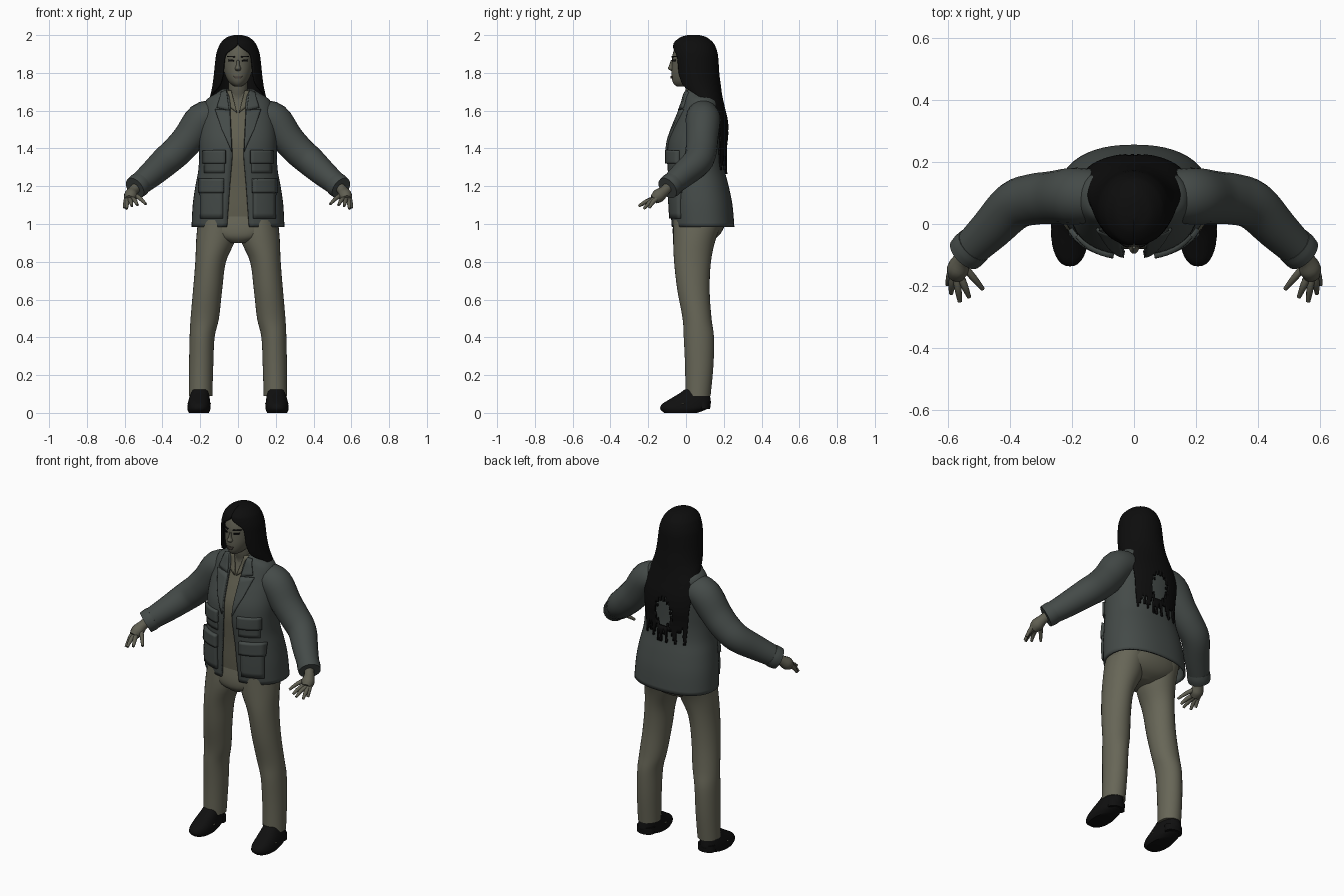
import bpy, bmesh, math, random
from mathutils import Vector

random.seed(4)
if "Cube" in bpy.data.objects:
    bpy.data.objects.remove(bpy.data.objects["Cube"])


def material(name, *rgb):
    m = bpy.data.materials.new(name)
    m.use_nodes = True
    m.diffuse_color = (*rgb, 1)
    bsdf = m.node_tree.nodes["Principled BSDF"]
    bsdf.inputs["Base Color"].default_value = (*rgb, 1)
    bsdf.inputs["Roughness"].default_value = 0.9
    return m


JACKET = material("jacket grey green", .058, .069, .065)
TROUSER = material("trouser khaki", .135, .132, .095)
SHIRT = material("shirt khaki", .12, .115, .08)
SKIN = material("skin", .115, .112, .083)
HAIR = material("hair black", .004, .004, .004)
SHOE = material("shoe black", .005, .005, .005)
LIPS = material("lips", .075, .062, .05)
parts = []


def finish(name, bm, mats, thick=0, closed=False):
    if closed:
        bmesh.ops.remove_doubles(bm, verts=bm.verts, dist=.0002)
        bmesh.ops.recalc_face_normals(bm, faces=bm.faces)
    me = bpy.data.meshes.new(name)
    bm.to_mesh(me)
    bm.free()
    for m in mats:
        me.materials.append(m)
    ob = bpy.data.objects.new(name, me)
    bpy.context.collection.objects.link(ob)
    if thick:
        mod = ob.modifiers.new("thickness", "SOLIDIFY")
        mod.thickness, mod.offset = thick, 0
    parts.append(ob)
    return ob


def smooth(rows, k):
    # Catmull-Rom resampling of any tuples
    out = []
    for i in range(len(rows) - 1):
        a, b, c, d = (rows[min(max(i + j, 0), len(rows) - 1)] for j in (-1, 0, 1, 2))
        for s in range(k):
            t = s / k
            out.append(tuple(q + .5 * t * (r - p + t * (2*p - 5*q + 4*r - u + t * (3*(q - r) + u - p)))
                             for p, q, r, u in zip(a, b, c, d)))
    return out + [rows[-1]]


def skin_rings(bm, rings, caps):
    vs = [[bm.verts.new(p) for p in ring] for ring in rings]
    for a, b in zip(vs, vs[1:]):
        for j in range(len(a) - 1):
            bm.faces.new((a[j], a[j + 1], b[j + 1], b[j]))
    if "t" in caps:
        bm.faces.new(vs[0][:0:-1])
    if "b" in caps:
        bm.faces.new(vs[-1][1:])


def loft(name, rows, mats, p=2, n=32, k=4, caps="tb", thick=0, cull=None, rule=None):
    # rows run downwards: z, centre x, front y, back y, half width, half sweep from the back
    rings = []
    for z, cx, y0, y1, rx, sweep in smooth(rows, k):
        a = math.radians(min(sweep, 180))
        ring = []
        for i in range(n + 1):
            t = -a + 2 * a * i / n
            s, c = math.sin(t), math.cos(t)
            ring.append((cx + rx * math.copysign(abs(s) ** (2 / p), s),
                         (y0 + y1) / 2 + (y1 - y0) / 2 * math.copysign(abs(c) ** (2 / p), c), z))
        rings.append(ring)
    bm = bmesh.new()
    skin_rings(bm, rings, caps)
    if cull:
        dead = [f for f in bm.faces if cull(f.calc_center_median())]
        bmesh.ops.delete(bm, geom=dead, context="FACES")
    if rule:
        for f in bm.faces:
            f.material_index = rule(f.calc_center_median())
    return finish(name, bm, mats, thick, closed=not thick)


def tube(name, path, mat, n=20, k=4):
    # path points: x, y, z, radius
    pts = smooth(path, k)
    rings = []
    for i, q in enumerate(pts):
        d = Vector(pts[min(i + 1, len(pts) - 1)][:3]) - Vector(pts[max(i - 1, 0)][:3])
        u = d.cross(Vector((0, 1, .3))).normalized()
        v = d.cross(u).normalized()
        rings.append([Vector(q[:3]) + q[3] * (u * math.cos(j * math.tau / n) + v * math.sin(j * math.tau / n))
                      for j in range(n + 1)])
    bm = bmesh.new()
    skin_rings(bm, rings, "tb")
    return finish(name, bm, [mat], closed=True)


def front_y(rows, p, x, z):
    for a, b in zip(rows, rows[1:]):
        if a[0] >= z >= b[0]:
            t = (a[0] - z) / (a[0] - b[0])
            y0, y1, rx = (a[i] + t * (b[i] - a[i]) for i in (2, 3, 4))
            return (y0 + y1) / 2 - (y1 - y0) / 2 * max(0, 1 - abs(x / rx) ** p) ** (1 / p)
    return 0


def panel(name, corners, rows, p, off, mat, n=6):
    # quad patch wrapped on the front of a loft; corners are x, z
    a, b, c, d = (Vector(q) for q in corners)
    rings = []
    for i in range(n + 1):
        l, r = a.lerp(d, i / n), b.lerp(c, i / n)
        row = [l.lerp(r, j / n) for j in range(n + 1)]
        rings.append([(q.x, front_y(rows, p, q.x, q.y) - off / 2, q.y) for q in row])
    bm = bmesh.new()
    skin_rings(bm, rings, "")
    for f in bm.faces:
        f.normal_update()
        if f.normal.y > 0:
            f.normal_flip()
    return finish(name, bm, [mat], thick=off + .004)


# jacket body, open at the front: z, front, back, half width, half gap
P = 2.3
coat = [(1.71, .0, .13, .078, .06), (1.685, -.005, .145, .115, .05), (1.65, -.01, .175, .165, .042),
        (1.58, -.035, .19, .185, .04), (1.52, -.06, .198, .195, .037), (1.44, -.088, .195, .2, .033),
        (1.36, -.095, .193, .2, .03), (1.28, -.09, .2, .205, .036), (1.2, -.084, .22, .22, .043),
        (1.1, -.08, .24, .234, .05), (.985, -.072, .25, .24, .058)]
coat_rows = [(z, 0, y0, y1, rx, math.degrees(math.pi - math.asin((g / rx) ** (P / 2))))
             for z, y0, y1, rx, g in coat]
loft("jacket_body", coat_rows, [JACKET], P, n=48, caps="", thick=.012)
coat_fine = smooth(coat_rows, 4)

# shirt with an open skin-coloured neckline
shirt = [(z, 0, y0 + .014, y1 - .016, rx - .016, 180) for z, y0, y1, rx, g in coat[:-1]]
shirt.append((1.04, 0, -.062, .228, .22, 180))
loft("shirt", shirt, [SHIRT, SKIN], P, n=96, k=8,
     rule=lambda c: int(c.y < .05 and c.z > 1.61 and abs(c.x) < (c.z - 1.61) * .4))
shirt_fine = smooth(shirt, 4)

# neck and head
tube("neck", [(0, .07, 1.6, .065), (0, .06, 1.68, .055), (0, .045, 1.73, .05), (0, .045, 1.8, .05)], SKIN)
head = [(1.985, 0, .01, .08, .03, 180), (1.95, 0, -.048, .125, .068, 180), (1.9, 0, -.07, .14, .08, 180),
        (1.85, 0, -.074, .135, .081, 180), (1.8, 0, -.077, .115, .072, 180), (1.76, 0, -.073, .08, .054, 180),
        (1.738, 0, -.062, .05, .034, 180), (1.727, 0, -.045, .02, .015, 180)]
loft("head", head, [SKIN])
face = smooth(head, 4)
loft("nose", [(1.868, 0, -.08, -.05, .007, 180), (1.84, 0, -.089, -.05, .01, 180),
              (1.822, 0, -.096, -.05, .017, 180), (1.81, 0, -.078, -.05, .01, 180)], [SKIN], n=16)
panel("lips", [(-.022, 1.784), (.022, 1.784), (.014, 1.77), (-.014, 1.77)], face, 2, .005, LIPS)

# hair: cap, side curtains and a ragged fall down the back
hair = [(1.995, 0, .01, .07, .02, 180), (1.985, 0, -.025, .105, .055, 180), (1.962, 0, -.056, .135, .082, 180),
        (1.94, 0, -.064, .15, .096, 174), (1.9, 0, -.068, .163, .11, 146), (1.85, 0, -.066, .168, .117, 141),
        (1.79, 0, -.06, .172, .123, 140), (1.73, 0, -.045, .18, .131, 132), (1.68, 0, -.01, .187, .142, 105),
        (1.62, 0, .02, .2, .158, 82), (1.55, 0, .04, .216, .168, 66), (1.47, 0, .05, .222, .168, 60),
        (1.38, 0, .05, .213, .165, 56), (1.25, 0, .05, .214, .16, 52)]
ends = [random.uniform(1.25, 1.36) for _ in range(60)]


def hair_gap(c):
    ragged = 1 + .25 * math.sin(c.x * 300) + .15 * math.sin(c.z * 190)
    bald = c.y > .1 and (c.x / .055) ** 2 + ((c.z - 1.44) / .085) ** 2 < ragged
    return bald or c.z < ends[int((c.x + .25) * 110)]


loft("hair", hair, [HAIR], n=72, k=6, caps="t", thick=.01, cull=hair_gap)

# trouser seat
loft("trouser_seat", [(1.06, 0, -.058, .22, .212, 180), (.98, 0, -.07, .2, .212, 180),
                      (.93, 0, -.066, .165, .15, 180), (.9, 0, -.04, .11, .05, 180)], [TROUSER], 2.3)

leg = [(1.02, .112, -.066, .2, .1, 180), (.92, .117, -.068, .158, .104, 180), (.8, .145, -.063, .132, .081, 180),
       (.65, .161, -.046, .125, .077, 180), (.5, .176, -.018, .135, .075, 180), (.4, .19, -.012, .148, .066, 180),
       (.25, .195, -.005, .145, .064, 180), (.09, .198, -.003, .13, .062, 180)]
shoe = [(.125, .2, -.005, .118, .045, 180), (.1, .202, -.04, .125, .05, 180), (.07, .205, -.09, .13, .056, 180),
        (.045, .206, -.128, .13, .06, 180), (.02, .207, -.136, .11, .061, 180), (0, .207, -.115, .06, .052, 180)]
sleeve = [(.12, .09, 1.57, .085), (.19, .09, 1.55, .092), (.26, .085, 1.455, .086), (.32, .08, 1.388, .083),
          (.385, .06, 1.33, .079), (.46, -.015, 1.262, .069), (.54, -.092, 1.195, .057)]
cuff = [(.515, -.067, 1.217, .062), (.53, -.082, 1.203, .064), (.546, -.098, 1.19, .061)]
palm = [(.53, -.085, 1.205, .027), (.555, -.115, 1.175, .028), (.568, -.145, 1.15, .036), (.574, -.17, 1.13, .026)]
fingers = {"little": ((.59, -.155, 1.135), (.602, -.195, 1.085)), "ring": ((.585, -.165, 1.13), (.59, -.224, 1.08)),
           "middle": ((.573, -.172, 1.13), (.562, -.25, 1.095)), "index": ((.56, -.168, 1.135), (.532, -.236, 1.1)),
           "thumb": ((.55, -.135, 1.155), (.488, -.21, 1.105))}

for side, s in (("left", 1), ("right", -1)):
    flip = lambda rows: [(r[0], s * r[1], *r[2:]) for r in rows]
    fx = lambda pts: [(s * q[0], *q[1:]) for q in pts]
    # legs and shoes
    loft(side + "_trouser_leg", flip(leg), [TROUSER])
    loft(side + "_shoe", flip(shoe), [SHOE], 2.3)
    loft(side + "_shoe_heel", flip([(.06, .203, .05, .13, .052, 180), (.02, .203, .055, .128, .052, 180)]), [SHOE])
    loft(side + "_instep", flip([(.058, .205, -.035, .0, .05, 180), (.05, .205, -.045, .012, .0625, 180),
                                 (.04, .205, -.035, .0, .05, 180)]), [SKIN])
    # arms and hands
    tube(side + "_sleeve", fx(sleeve), JACKET)
    tube(side + "_cuff", fx(cuff), JACKET)
    tube(side + "_palm", fx(palm), SKIN, 12)
    for label, (a, b) in fingers.items():
        mid = tuple((u + v) / 2 for u, v in zip(a, b))
        tube(side + "_" + label + "_finger", fx([(*a, .0125), (mid[0], mid[1], mid[2] + .006, .0115), (*b, .007)]),
             SKIN, 10)
    # eyes and brows
    panel(side + "_eye", fx([(.02, 1.869), (.05, 1.871), (.046, 1.86), (.024, 1.86)]), face, 2, .004, HAIR)
    panel(side + "_brow", fx([(.016, 1.888), (.056, 1.89), (.056, 1.885), (.016, 1.882)]), face, 2, .004, HAIR)
    # lapels and collars
    panel(side + "_lapel", fx([(.042, 1.6), (.12, 1.605), (.085, 1.5), (.032, 1.38)]), coat_fine, P, .014, JACKET)
    panel(side + "_collar", fx([(.06, 1.705), (.085, 1.695), (.11, 1.615), (.045, 1.6)]), coat_fine, P, .016, JACKET)
    panel(side + "_shirt_collar", fx([(.035, 1.705), (.065, 1.705), (.045, 1.62), (.006, 1.59)]),
          shirt_fine, P, .01, SHIRT)
    # pockets: outer x, inner x, top, bottom, depth
    for label, xi, xo, top, low, off in (("chest_pocket", .07, .175, 1.38, 1.27, .01),
                                         ("chest_flap", .065, .18, 1.39, 1.32, .02),
                                         ("hip_pocket", .08, .195, 1.2, 1.03, .018),
                                         ("hip_flap", .075, .2, 1.24, 1.165, .026)):
        panel(side + "_" + label, fx([(xi, top), (xo, top), (xo, low), (xi, low)]), coat_fine, P, off, JACKET)

# smooth shading with sharp folds kept
bpy.ops.object.select_all(action="DESELECT")
for ob in parts:
    ob.select_set(True)
bpy.context.view_layer.objects.active = parts[0]
bpy.ops.object.shade_smooth_by_angle(angle=math.radians(45))
